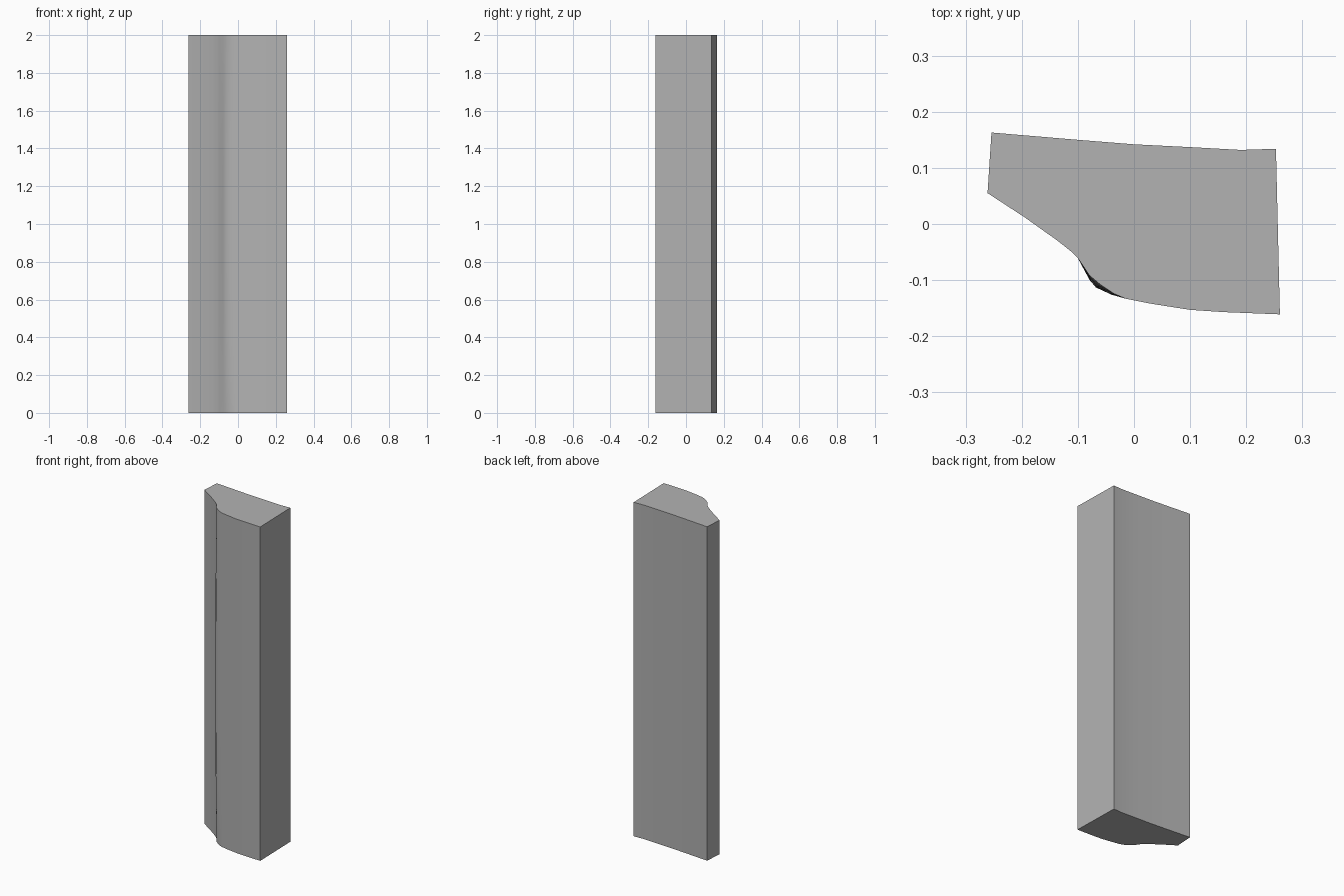
import bpy, bmesh, math

cube = bpy.data.objects.get("Cube")
if cube:
    bpy.data.objects.remove(cube, do_unlink=True)

HEIGHT = 2.0
LEVELS = 20

# Cross-section, counter-clockwise: sloped flank, nose, rounded front, back
flank = [(-0.254, 0.163), (-0.261, 0.055), (-0.195, 0.012), (-0.136, -0.03),
         (-0.112, -0.049), (-0.1, -0.061)]
nose_end = [(-0.079, -0.092), (-0.060, -0.108), (-0.036, -0.124)]
nose_mid = [(-0.079, -0.1), (-0.068, -0.113), (-0.040, -0.126)]
front = [(-0.015, -0.133), (0.03, -0.142), (0.1, -0.153), (0.16, -0.157), (0.26, -0.161)]
back = [(0.253, 0.134), (0.19, 0.132), (0.1, 0.137), (0, 0.142), (-0.1, 0.15)]


def section(t):
    """Profile at height fraction t; the nose swells away from both ends."""
    f = math.sin(math.pi * t) ** 0.6 if 0 < t < 1 else 0
    nose = [(a[0] + (b[0] - a[0]) * f, a[1] + (b[1] - a[1]) * f)
            for a, b in zip(nose_end, nose_mid)]
    return flank + nose + front + back


# Loft the sections into a closed bar
bm = bmesh.new()
rings = []
for i in range(LEVELS + 1):
    t = i / LEVELS
    rings.append([bm.verts.new((x, y, HEIGHT * t)) for x, y in section(t)])
for low, high in zip(rings, rings[1:]):
    for k in range(len(low)):
        n = (k + 1) % len(low)
        bm.faces.new((low[k], low[n], high[n], high[k]))
bm.faces.new(rings[0][::-1])
bm.faces.new(rings[-1])
bmesh.ops.recalc_face_normals(bm, faces=bm.faces)

mesh = bpy.data.meshes.new("moulding_bar")
bm.to_mesh(mesh)
bm.free()
bar = bpy.data.objects.new("moulding_bar", mesh)
bpy.context.collection.objects.link(bar)

# Plain grey material
grey = bpy.data.materials.new("plain_grey")
grey.use_nodes = True
colour = (0.45, 0.45, 0.45, 1)
grey.diffuse_color = colour
grey.node_tree.nodes["Principled BSDF"].inputs["Base Color"].default_value = colour
mesh.materials.append(grey)

# Smooth curved faces, keep corners sharp
bpy.ops.object.select_all(action="DESELECT")
bar.select_set(True)
bpy.context.view_layer.objects.active = bar
bpy.ops.object.shade_smooth_by_angle(angle=math.radians(30))
